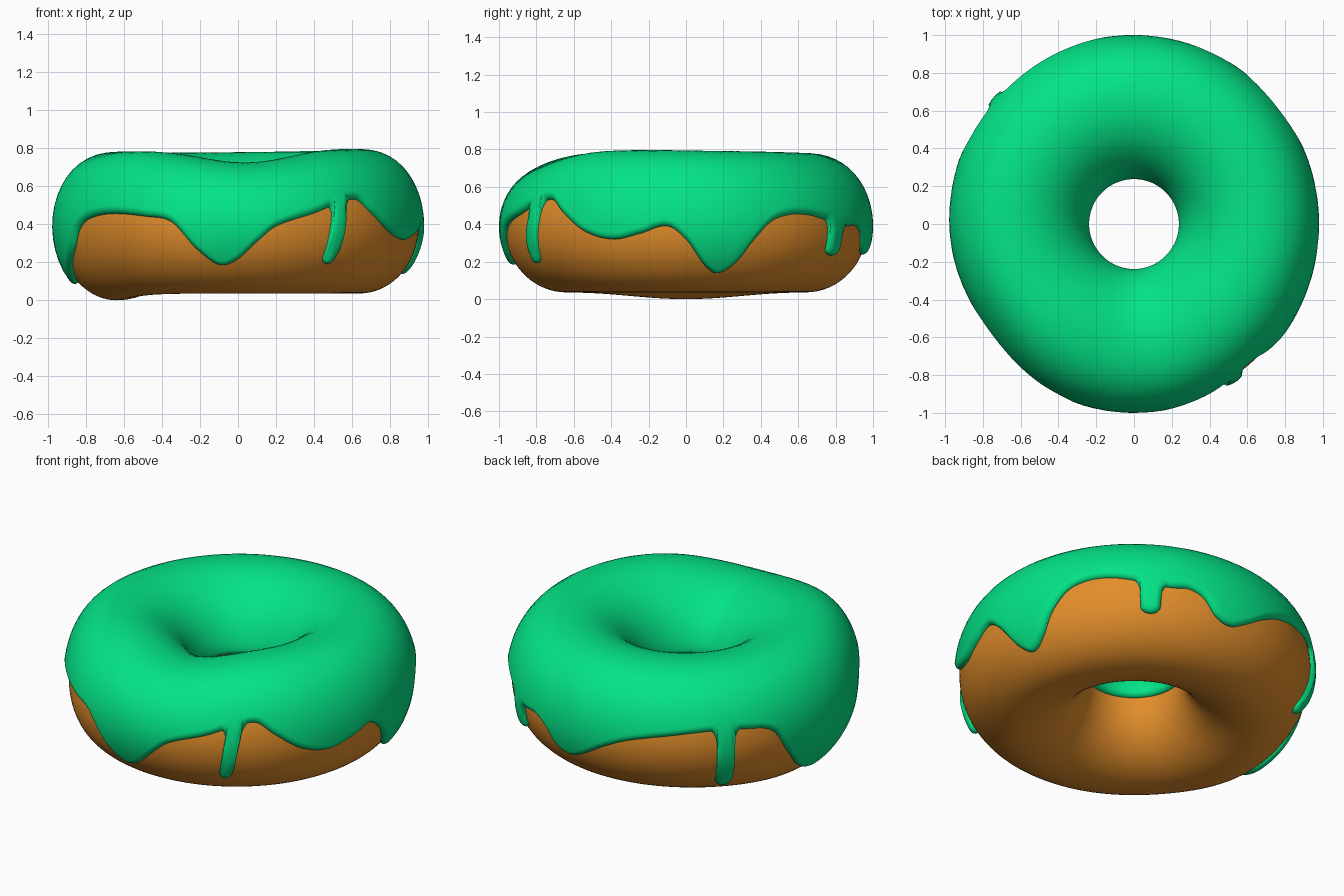
import bpy, math
from mathutils import Vector, kdtree

if "Cube" in bpy.data.objects:
    bpy.data.objects.remove(bpy.data.objects["Cube"])

R, ZC, T = 0.64, 0.39, 0.03           # crest radius, mid height, icing thickness
COLS = 1200


def material(name, col):
    m = bpy.data.materials.new(name)
    m.diffuse_color = (*col, 1)
    m.use_nodes = True
    m.node_tree.nodes["Principled BSDF"].inputs["Base Color"].default_value = m.diffuse_color
    return m


def bump(a, centre, width):
    d = (math.degrees(a) - centre + 180) % 360 - 180
    return math.exp(-(d / width) ** 2)


def top_z(a):
    return 0.7875 + 0.0075 * math.cos(a) - 0.008 * math.sin(a) - 0.07 * bump(a, 274, 30)


def bottom_z(a):
    return 0.036 - 0.036 * bump(a, 180, 35)


def half_height(a, phi):
    return top_z(a) - T - ZC if math.sin(phi) > 0 else ZC - bottom_z(a)


def ring_point(a, phi, off=0.0):
    """Point on the dough surface, a = around the ring, phi = around the section."""
    c, s = math.cos(phi), math.sin(phi)
    outer = 0.32 - 0.01 * math.cos(2 * a) + 0.012 * bump(a, 135, 25) - 0.028 * bump(a, 214, 22)
    width = outer if c > 0 else 0.375
    height = half_height(a, phi)
    if s > 0:                          # fuller outer shoulder, softer inner slope
        if c > 0:
            c = c ** 0.88
        else:
            s = s ** 1.1
    r = R + (width + off) * c
    return Vector((r * math.cos(a), r * math.sin(a), ZC + (height + off) * s))


def grid_object(name, rows, closed, mat):
    n, m = len(rows), len(rows[0])
    verts = [v for row in rows for v in row]
    faces = []
    for i in range(n):
        j = (i + 1) % n
        for k in range(m if closed else m - 1):
            l = (k + 1) % m
            faces.append((i * m + k, j * m + k, j * m + l, i * m + l))
    me = bpy.data.meshes.new(name)
    me.from_pydata(verts, [], faces)
    me.polygons.foreach_set("use_smooth", [True] * len(faces))
    me.materials.append(mat)
    ob = bpy.data.objects.new(name, me)
    bpy.context.collection.objects.link(ob)
    return ob


# Dough ring
dough = [[ring_point(2 * math.pi * i / 160, 2 * math.pi * k / 72) for k in range(72)]
         for i in range(160)]
grid_object("dough_ring", dough, True, material("baked dough brown", (0.76, 0.27, 0.024)))

# Wavy lower edge of the icing: (angle in degrees, height)
WAVE = [(-96, .19), (-90, .22), (-84, .31), (-78, .39), (-65, .46), (-58, .50), (-49, .53),
        (-43, .46), (-34, .36), (-24, .32), (-15, .35), (-6, .39), (0, .32), (6, .19),
        (11, .145), (17, .20), (22, .31), (28, .41), (35, .45), (43, .45), (52, .42),
        (62, .39), (68, .395), (73, .36), (78, .27), (84, .24), (90, .28), (97, .35),
        (105, .41), (115, .45), (132, .485), (146, .475), (155, .43), (161, .28),
        (168, .15), (177, .095), (186, .12), (195, .20), (202, .28), (207, .38),
        (213, .43), (225, .455), (240, .44), (249, .41), (257, .27)]
# Narrow drips: centre angle, half width, lowest height, lean (degrees per unit)
DRIPS = [(-56, 2.3, .195, -11), (55.5, 3.4, .235, 0), (138, 3.0, .13, 0)]


def wave(d):
    n = len(WAVE)
    d = (d + 96) % 360 - 96

    def p(i):
        q, w = divmod(i, n)
        return WAVE[w][0] + 360 * q, WAVE[w][1]
    i = max(k for k in range(n) if WAVE[k][0] <= d)
    (x0, y0), (x1, y1), (x2, y2), (x3, y3) = p(i - 1), p(i), p(i + 1), p(i + 2)
    h = x2 - x1
    t = (d - x1) / h
    m1, m2 = (y2 - y0) / (x2 - x0) * h, (y3 - y1) / (x3 - x1) * h
    return ((2 * t**3 - 3 * t**2 + 1) * y1 + (t**3 - 2 * t**2 + t) * m1
            + (3 * t**2 - 2 * t**3) * y2 + (t**3 - t**2) * m2)


def offset_deg(d, c):
    return (d - c + 180) % 360 - 180


def edge_z(d):
    z = wave(d)
    for c, w, low, lean in DRIPS:
        e = abs(offset_deg(d, c))
        if e < w:
            z = low + 0.04 * (1 - math.sqrt(1 - (e / w) ** 2))
        elif e < w + 2:
            z -= 0.05 * (1 - (e - w) / 2) ** 2
    return z


def lean_shift(d, z):
    for c, w, low, lean in DRIPS:
        if lean and abs(offset_deg(d, c)) < w + 2:
            return lean * max(0.0, wave(c) - z)
    return 0.0


def edge_phi(a, z):
    s = (z - ZC) / half_height(a, z - ZC)
    return math.asin(max(-0.97, min(0.97, s)))


# Icing columns run from the outer edge up to a smooth shoulder line that
# ignores the drips, then over the top to the inner edge
INNER = math.radians(180)
NEAR = [math.radians(x) for x in (0, 0.15, 0.6, 1.4, 2.6, 4.2, 6)]
LOW, MID = 14, 26
params = []
for i in range(COLS):
    d = 360 * i / COLS
    a = math.radians(d)
    lo = edge_phi(a, edge_z(d))
    shoulder = edge_phi(a, wave(d)) + math.radians(7)
    phis = [lo + (shoulder - lo) * (k / LOW) ** 1.7 for k in range(LOW)]
    end = INNER - NEAR[-1]
    phis += [shoulder + (end - shoulder) * k / MID for k in range(MID)]
    phis += [INNER - x for x in reversed(NEAR)]
    col = []
    for ph in phis:
        z = ring_point(a, ph).z
        col.append((a + math.radians(lean_shift(d, z)), ph))
    params.append(col)

# Distance to the icing edge rounds the thickness off along the border
border = []
for i in range(COLS):
    for k in (0, -1):
        p, q = ring_point(*params[i][k]), ring_point(*params[(i + 1) % COLS][k])
        steps = max(1, int((q - p).length / 0.004))
        border += [p.lerp(q, s / steps) for s in range(steps)]
tree = kdtree.KDTree(len(border))
for i, p in enumerate(border):
    tree.insert(p, i)
tree.balance()

icing = []
for col in params:
    row = []
    for a, ph in col:
        dist = tree.find(ring_point(a, ph))[2]
        u = min(1.0, dist / 0.035)
        row.append(ring_point(a, ph, -0.003 + (T + 0.003) * math.sqrt(1 - (1 - u) ** 2)))
    icing.append(row)
grid_object("icing", icing, False, material("mint green icing", (0.001, 0.77, 0.24)))
